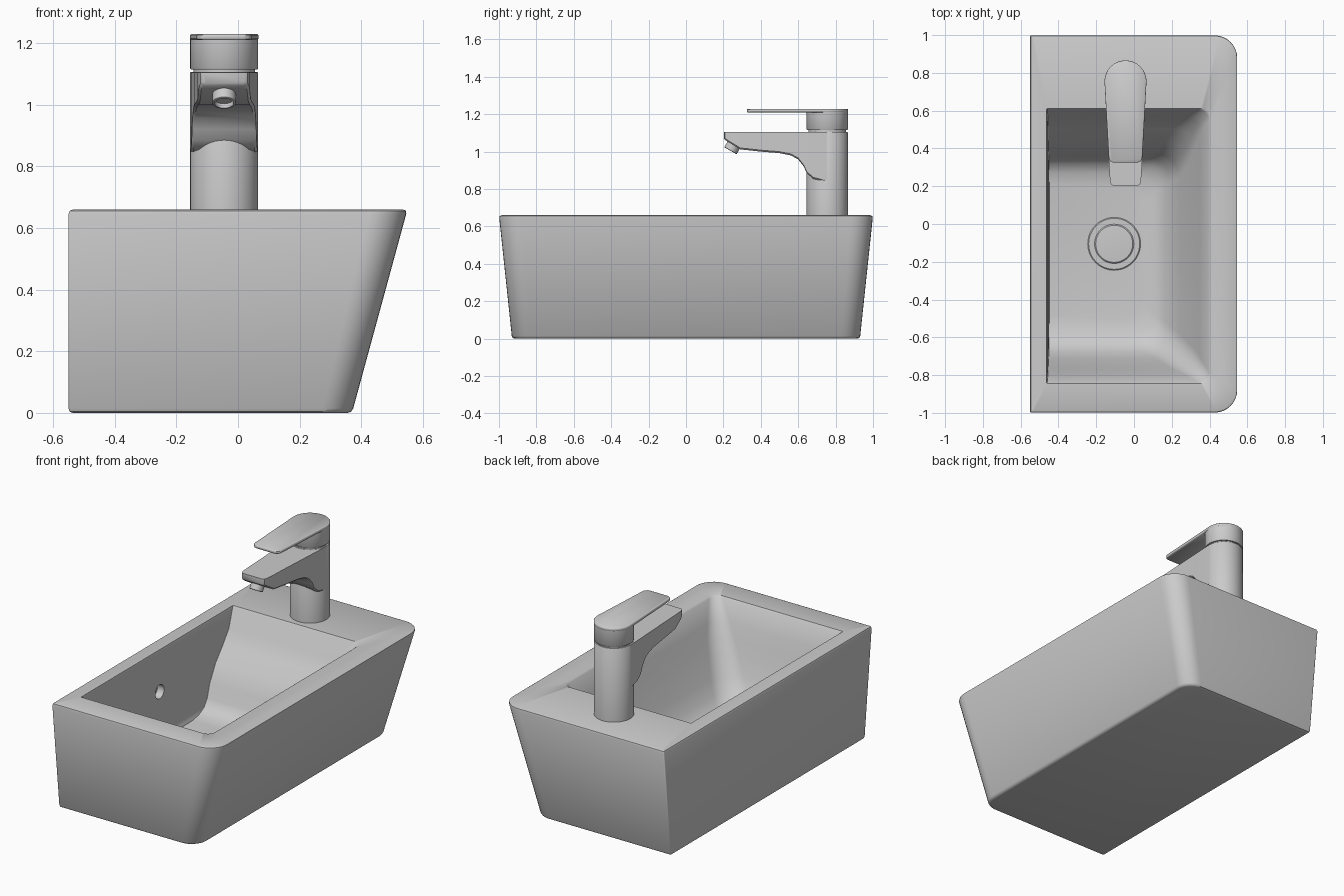
import bpy, bmesh
from math import sin, cos, pi, radians, hypot, asin
from mathutils import Matrix, Vector

if "Cube" in bpy.data.objects:
    bpy.data.objects.remove(bpy.data.objects["Cube"])

FX, FY = -0.045, 0.755   # tap axis


def finish(name, bm, angle=35):
    bmesh.ops.recalc_face_normals(bm, faces=bm.faces)
    me = bpy.data.meshes.new(name)
    bm.to_mesh(me)
    bm.free()
    ob = bpy.data.objects.new(name, me)
    bpy.context.collection.objects.link(ob)
    shade(ob, angle)
    return ob


def shade(ob, angle=35):
    bpy.ops.object.select_all(action='DESELECT')
    ob.select_set(True)
    bpy.context.view_layer.objects.active = ob
    bpy.ops.object.shade_smooth_by_angle(angle=radians(angle))


def loft(name, loops, angle=35):
    """Skin a list of equal-length point loops and cap both ends."""
    bm = bmesh.new()
    rings = [[bm.verts.new(p) for p in lp] for lp in loops]
    n = len(rings[0])
    for a, b in zip(rings, rings[1:]):
        for i in range(n):
            j = (i + 1) % n
            bm.faces.new((a[i], a[j], b[j], b[i]))
    bm.faces.new(rings[0][::-1])
    bm.faces.new(rings[-1])
    return finish(name, bm, angle)


def rect(z, x0, x1, y0, y1, r_left, r_right, seg=8):
    """Rectangle with separate corner radii on the left and right."""
    pts = []
    for cx, cy, r, a0 in ((x1 - r_right, y0 + r_right, r_right, -pi / 2),
                          (x1 - r_right, y1 - r_right, r_right, 0),
                          (x0 + r_left, y1 - r_left, r_left, pi / 2),
                          (x0 + r_left, y0 + r_left, r_left, pi)):
        for i in range(seg + 1):
            a = a0 + pi / 2 * i / seg
            pts.append((cx + r * cos(a), cy + r * sin(a), z))
    return pts


def outer(z, inset):
    t = z / 0.66
    return rect(z, -0.55 + inset, 0.37 + 0.18 * t - inset,
                -0.93 - 0.07 * t + inset, 0.93 + 0.07 * t - inset,
                0.006, 0.10 + 0.02 * t - inset)


def lathe(name, profile, loc=(0, 0, 0), n=48):
    """Stack of circles from (radius, z) pairs."""
    return loft(name, [[(loc[0] + r * cos(2 * pi * i / n), loc[1] + r * sin(2 * pi * i / n), loc[2] + z)
                        for i in range(n)] for r, z in profile])


# Basin: outer shell, rim and hollow as one skin
loops = [outer(0, 0.014), outer(0.004, 0.004), outer(0.014, 0),
         outer(0.646, 0), outer(0.656, 0.004), outer(0.66, 0.014)]
for z, x0, x1, y0, y1, r in ((0.66, -0.462, 0.405, -0.845, 0.612, 0.05),
                             (0.652, -0.46, 0.395, -0.838, 0.606, 0.055),
                             (0.54, -0.457, 0.35, -0.795, 0.565, 0.09),
                             (0.46, -0.456, 0.32, -0.77, 0.505, 0.11),
                             (0.38, -0.455, 0.285, -0.745, 0.435, 0.12),
                             (0.28, -0.453, 0.24, -0.71, 0.375, 0.13),
                             (0.20, -0.452, 0.195, -0.675, 0.35, 0.13),
                             (0.155, -0.451, 0.15, -0.635, 0.32, 0.13),
                             (0.13, -0.45, 0.10, -0.585, 0.27, 0.12),
                             (0.12, -0.448, 0.03, -0.50, 0.20, 0.10)):
    loops.append(rect(z, x0, x1, y0, y1, 0.004, r))
basin = loft("basin", loops, 40)

# Overflow hole in the left wall
cutter = lathe("overflow_cutter", [(0.042, -0.05), (0.042, 0.05)], n=24)
cutter.matrix_world = Matrix.Translation((-0.45, -0.10, 0.41)) @ Matrix.Rotation(pi / 2, 4, 'Y')
cutter.hide_render = True
mod = basin.modifiers.new("overflow", 'BOOLEAN')
mod.operation = 'DIFFERENCE'
mod.object = cutter
mod.solver = 'EXACT'
bpy.context.view_layer.objects.active = basin
bpy.ops.object.modifier_apply(modifier=mod.name)
bpy.data.objects.remove(cutter)
shade(basin, 40)

# Drain: flange and plug
lathe("drain_flange", [(0.14, -0.02), (0.14, 0.004), (0.135, 0.008), (0.108, 0.008)], (-0.105, -0.105, 0.12))
lathe("drain_plug", [(0.104, -0.01), (0.104, 0.012), (0.098, 0.017), (0.05, 0.02)], (-0.105, -0.105, 0.12))

# Tap body, neck gap and cap
lathe("tap_body", [(0.11, 0.655), (0.11, 1.103), (0.108, 1.106)], (FX, FY, 0))
lathe("tap_neck", [(0.10, 1.10), (0.10, 1.13)], (FX, FY, 0))
lathe("tap_cap", [(0.108, 1.115), (0.11, 1.118), (0.11, 1.22)], (FX, FY, 0))

# Spout: cross-sections along y, (y, half width, underside height)
sections = []
for y, hw, z in ((0.203, 0.066, 1.068), (0.209, 0.076, 1.063), (0.228, 0.082, 1.05),
                 (0.29, 0.086, 1.012), (0.40, 0.091, 1.0), (0.50, 0.097, 0.992),
                 (0.56, 0.10, 0.98), (0.60, 0.102, 0.958), (0.63, 0.104, 0.92),
                 (0.645, 0.105, 0.885), (0.68, 0.107, 0.855), (0.755, 0.11, 0.835)):
    b = 0.008
    sections.append([(FX - hw, y, 1.105), (FX - hw, y, z + b), (FX - hw + b, y, z),
                     (FX + hw - b, y, z), (FX + hw, y, z + b), (FX + hw, y, 1.105)])
loft("spout", sections, 35)

# Aerator under the spout tip
aerator = lathe("aerator", [(0.038, -0.03), (0.038, 0.033), (0.034, 0.035), (0.031, 0.035), (0.029, 0.02)], n=32)
axis = Vector((0, -0.5, -0.87))
aerator.matrix_world = Matrix.Translation((FX, 0.255, 1.035)) @ axis.to_track_quat('Z', 'Y').to_matrix().to_4x4()


# Lever: flat plate, round at the tap axis and tapering to the tip
def lever(z, d):
    r = 0.111 - d
    pts = [(FX + r * cos(a), FY + r * sin(a), z) for a in (radians(-3 + 186 * i / 32) for i in range(33))]
    c, w, tip = 0.03, 0.089 - d, 0.325 + d
    for sx, a0 in ((-1, pi), (1, 1.5 * pi)):
        for i in range(7):
            a = a0 + pi / 2 * i / 6
            pts.append((FX + sx * (w - c) + c * cos(a), tip + c + c * sin(a), z))
    return pts


loft("lever", [lever(1.21, 0.003), lever(1.213, 0), lever(1.226, 0), lever(1.229, 0.003)], 50)
